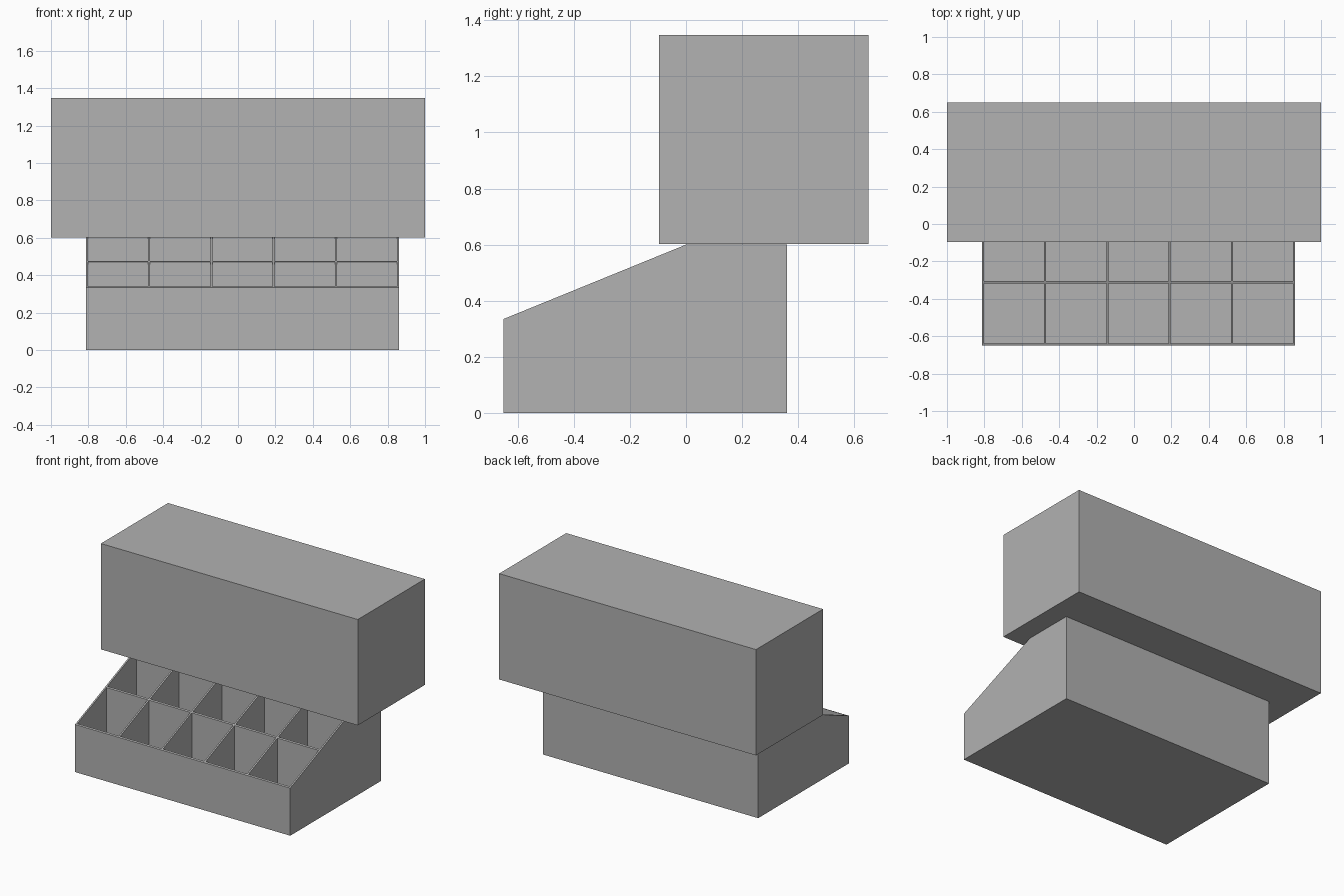
import bpy, bmesh
from mathutils import Matrix, Vector

if "Cube" in bpy.data.objects:
    bpy.data.objects.remove(bpy.data.objects["Cube"])

grey = bpy.data.materials.new("plain grey")
grey.diffuse_color = (0.445, 0.445, 0.445, 1.0)
grey.use_nodes = True
grey.node_tree.nodes["Principled BSDF"].inputs["Base Color"].default_value = grey.diffuse_color


def add_box(bm, lo, hi):
    lo, hi = Vector(lo), Vector(hi)
    mat = Matrix.Translation((lo + hi) / 2) @ Matrix.Diagonal((*(hi - lo), 1))
    bmesh.ops.create_cube(bm, size=1, matrix=mat)


def make_object(name, bm):
    bmesh.ops.recalc_face_normals(bm, faces=bm.faces)
    mesh = bpy.data.meshes.new(name)
    bm.to_mesh(mesh)
    bm.free()
    mesh.materials.append(grey)
    obj = bpy.data.objects.new(name, mesh)
    bpy.context.collection.objects.link(obj)
    return obj


# Upper block
bm = bmesh.new()
add_box(bm, (-1, -0.096, 0.602), (1, 0.65, 1.347))
make_object("upper_block", bm)

# Sloping tray body: side profile extruded along x
X0, X1, Y0, Y1 = -0.814, 0.862, -0.65, 0.36
COLS, ROWS, WALL = 5, 3, 0.011
profile = [(Y0, 0), (Y1, 0), (Y1, 0.6), (0, 0.6), (Y0, 0.335)]
bm = bmesh.new()
side = bm.faces.new([bm.verts.new((X0, y, z)) for y, z in profile])
ext = bmesh.ops.extrude_face_region(bm, geom=[side])
verts = [g for g in ext["geom"] if isinstance(g, bmesh.types.BMVert)]
bmesh.ops.translate(bm, verts=verts, vec=(X1 - X0, 0, 0))
tray = make_object("compartment_tray", bm)

# Grid of compartments cut out of the tray
px = (X1 - X0 - WALL) / COLS
py = (Y1 - Y0 - WALL) / ROWS
bm = bmesh.new()
for i in range(COLS):
    for j in range(ROWS):
        x, y = X0 + i * px, Y0 + j * py
        add_box(bm, (x + WALL, y + WALL, WALL), (x + px, y + py, 1))
cutter = make_object("compartment_cutter", bm)
cutter.hide_render = True

cut = tray.modifiers.new("compartments", 'BOOLEAN')
cut.operation = 'DIFFERENCE'
cut.solver = 'EXACT'
cut.object = cutter
bpy.context.view_layer.objects.active = tray
bpy.ops.object.modifier_apply(modifier=cut.name)
bpy.data.objects.remove(cutter)
